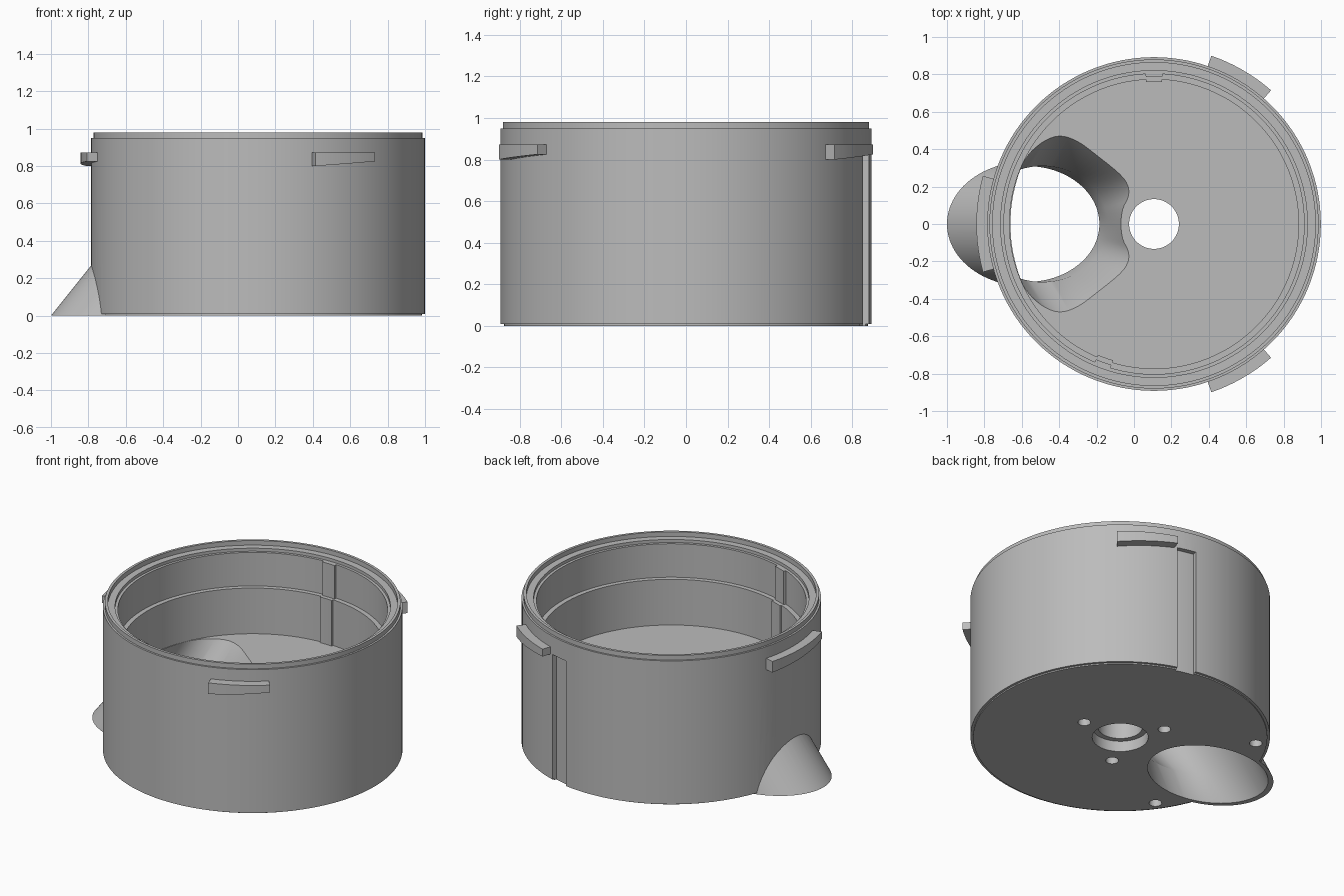
import bpy, bmesh, math
from mathutils import Vector

if "Cube" in bpy.data.objects:
    bpy.data.objects.remove(bpy.data.objects["Cube"])

CX = 0.107          # axis of the drum
SEG = 128

grey = bpy.data.materials.new("grey plastic")
grey.diffuse_color = (0.5, 0.5, 0.5, 1)
grey.use_nodes = True
grey.node_tree.nodes["Principled BSDF"].inputs["Base Color"].default_value = grey.diffuse_color


def finish(name, bm):
    bmesh.ops.remove_doubles(bm, verts=bm.verts, dist=1e-5)
    bmesh.ops.recalc_face_normals(bm, faces=bm.faces)
    me = bpy.data.meshes.new(name)
    bm.to_mesh(me)
    bm.free()
    me.materials.append(grey)
    ob = bpy.data.objects.new(name, me)
    bpy.context.collection.objects.link(ob)
    return ob


def loft(name, rings):
    """Skin a stack of equal-length closed rings and cap both ends."""
    bm = bmesh.new()
    vs = [[bm.verts.new(p) for p in ring] for ring in rings]
    n = len(rings[0])
    for a, b in zip(vs, vs[1:]):
        for i in range(n):
            j = (i + 1) % n
            bm.faces.new((a[i], a[j], b[j], b[i]))
    bm.faces.new(vs[0])
    bm.faces.new(vs[-1])
    return finish(name, bm)


def ellipse(cx, cy, a, b, z, n=96):
    return [(cx + a * math.cos(2 * math.pi * i / n),
             cy + b * math.sin(2 * math.pi * i / n), z) for i in range(n)]


def rod(name, x, y, r, z0, z1, n=48):
    return loft(name, [ellipse(x, y, r, r, z, n) for z in (z0, z1)])


def arc_block(name, r0, r1, a0, a1, low0, low1, top, n=12):
    """Curved block about the drum axis; the underside may ramp."""
    rings = []
    for i in range(n + 1):
        t = i / n
        a = math.radians(a0 + (a1 - a0) * t)
        low = low0 + (low1 - low0) * t
        rings.append([(CX + r * math.cos(a), r * math.sin(a), z)
                      for r, z in ((r0, low), (r1, low), (r1, top), (r0, top))])
    return loft(name, rings)


def boolean(ob, tool, op):
    m = ob.modifiers.new("cut", 'BOOLEAN')
    m.operation, m.solver, m.object = op, 'EXACT', tool
    bpy.context.view_layer.objects.active = ob
    bpy.ops.object.modifier_apply(modifier=m.name)
    bpy.data.objects.remove(tool, do_unlink=True)


# Drum: stepped rim, inner ledge and thick floor
profile = [(0.876, 0), (0.876, 0.008), (0.892, 0.008), (0.892, 0.95), (0.88, 0.95),
           (0.88, 0.98), (0.863, 0.98), (0.863, 0.95), (0.82, 0.95), (0.82, 0.93),
           (0.803, 0.93), (0.803, 0.71), (0.773, 0.71), (0.773, 0.41)]
drum = loft("drum", [ellipse(CX, 0, r, r, z, SEG) for r, z in profile])

# Slanted chute spout leaving the drum at the base
spout = loft("spout", [ellipse(-0.575 + 0.8 * z, 0, 0.425, 0.333, z) for z in (0, 0.3)])
boolean(drum, spout, 'UNION')

# Chute passage: half outline of the floor opening as (angle, x, y)
half = [(180, -0.66, 0), (155, -0.645, 0.16), (130, -0.59, 0.33), (110, -0.5, 0.43),
        (92, -0.4, 0.47), (75, -0.3, 0.44), (60, -0.19, 0.36), (45, -0.08, 0.27),
        (32, -0.035, 0.21), (22, -0.03, 0.15), (10, -0.06, 0.08), (0, -0.07, 0)]
ctrl = [Vector(p) for p in half]
ctrl += [Vector((-a, x, -y)) for a, x, y in half[-2:0:-1]]
smooth = []
n = len(ctrl)
for i in range(n):
    p0, p1, p2, p3 = (ctrl[(i + k) % n].copy() for k in (-1, 0, 1, 2))
    for k in range(4):
        t = k / 4
        q = 0.5 * (2 * p1 + (p2 - p0) * t + (2 * p0 - 5 * p1 + 4 * p2 - p3) * t * t
                   + (3 * p1 - p0 - 3 * p2 + p3) * t ** 3)
        ang = p1[0] + (((p2[0] - p1[0] + 180) % 360) - 180) * t
        smooth.append((math.radians(ang), q[1], q[2]))


def section(cx, a, b, z):
    return [(cx + a * math.cos(g), b * math.sin(g), z) for g, _, _ in smooth]


passage = loft("passage", [section(-0.591, 0.392, 0.31, -0.02),
                           section(-0.575, 0.39, 0.31, 0),
                           section(-0.489, 0.348, 0.31, 0.16),
                           [(x, y, 0.41) for _, x, y in smooth],
                           [(x, y, 0.43) for _, x, y in smooth]])
boolean(drum, passage, 'DIFFERENCE')

# Centre hole with counterbore
boolean(drum, rod("centre_hole", CX, 0, 0.133, -0.1, 0.6, 64), 'DIFFERENCE')
boolean(drum, rod("counterbore", CX, 0, 0.167, -0.1, 0.07, 64), 'DIFFERENCE')

# Screw holes in the underside
for r, deg in ((0.28, 0), (0.28, 120), (0.28, 240), (0.81, 145), (0.81, 215)):
    a = math.radians(deg)
    boolean(drum, rod("screw_hole", CX + r * math.cos(a), r * math.sin(a),
                      0.038, -0.1, 0.12, 24), 'DIFFERENCE')

# Vertical cable slot in the outer wall
boolean(drum, arc_block("slot", 0.862, 0.95, 72.4, 80.3, -0.05, -0.05, 0.83), 'DIFFERENCE')

# Locking tabs with ramped undersides
for deg, w in ((60, 11.2), (180, 15.7), (-60, 11.2)):
    arc_block("locking_tab", 0.885, 0.95, deg - w, deg + w, 0.80, 0.825, 0.873)

# Alignment ribs on the inner wall
for deg in (90, 250):
    arc_block("lower_rib", 0.761, 0.79, deg - 3.2, deg + 3.2, 0.40, 0.40, 0.71, 4)
    arc_block("upper_rib", 0.787, 0.815, deg - 3.2, deg + 3.2, 0.70, 0.70, 0.93, 4)

for ob in list(bpy.context.scene.objects):
    bpy.ops.object.select_all(action='DESELECT')
    ob.select_set(True)
    bpy.context.view_layer.objects.active = ob
    bpy.ops.object.shade_smooth_by_angle(angle=math.radians(30))
